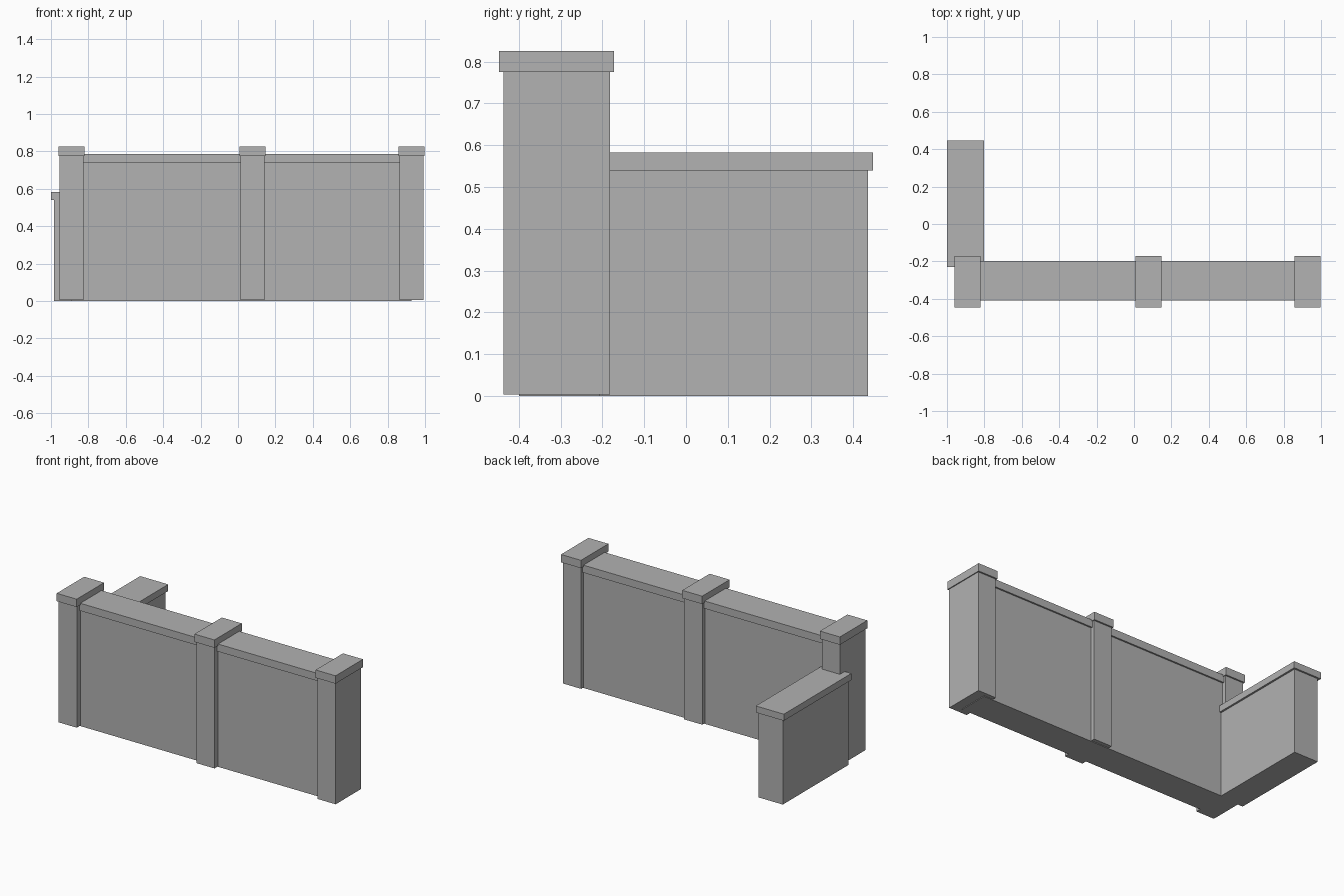
import bpy
import bmesh

if "Cube" in bpy.data.objects:
    bpy.data.objects.remove(bpy.data.objects["Cube"], do_unlink=True)

# Single stone grey material
stone = bpy.data.materials.new("stone_grey")
stone.use_nodes = True
colour = (0.445, 0.445, 0.445, 1)
stone.diffuse_color = colour
stone.node_tree.nodes["Principled BSDF"].inputs["Base Color"].default_value = colour


def box(name, x, y, z):
    """Add a box spanning the given (low, high) ranges."""
    bm = bmesh.new()
    bmesh.ops.create_cube(bm, size=1)
    for v in bm.verts:
        v.co = [r[0] if c < 0 else r[1] for c, r in zip(v.co, (x, y, z))]
    mesh = bpy.data.meshes.new(name)
    bm.to_mesh(mesh)
    bm.free()
    mesh.materials.append(stone)
    obj = bpy.data.objects.new(name, mesh)
    bpy.context.collection.objects.link(obj)


# Three pillars, each with an overhanging cap
for label, cx in (("right", -0.89), ("middle", 0.077), ("left", 0.928)):
    box(label + "_pillar", (cx - 0.064, cx + 0.064), (-0.437, -0.182), (0.004, 0.775))
    box(label + "_pillar_cap", (cx - 0.07, cx + 0.07), (-0.447, -0.172), (0.775, 0.825))

# Long front wall and its coping
box("front_wall", (-0.89, 0.928), (-0.4, -0.207), (0, 0.737))
box("front_wall_coping", (-0.89, 0.928), (-0.41, -0.197), (0.737, 0.785))

# Low return wall running back from the right pillar
box("return_wall", (-0.985, -0.815), (-0.222, 0.436), (0, 0.54))
box("return_wall_coping", (-1, -0.803), (-0.23, 0.447), (0.54, 0.582))
